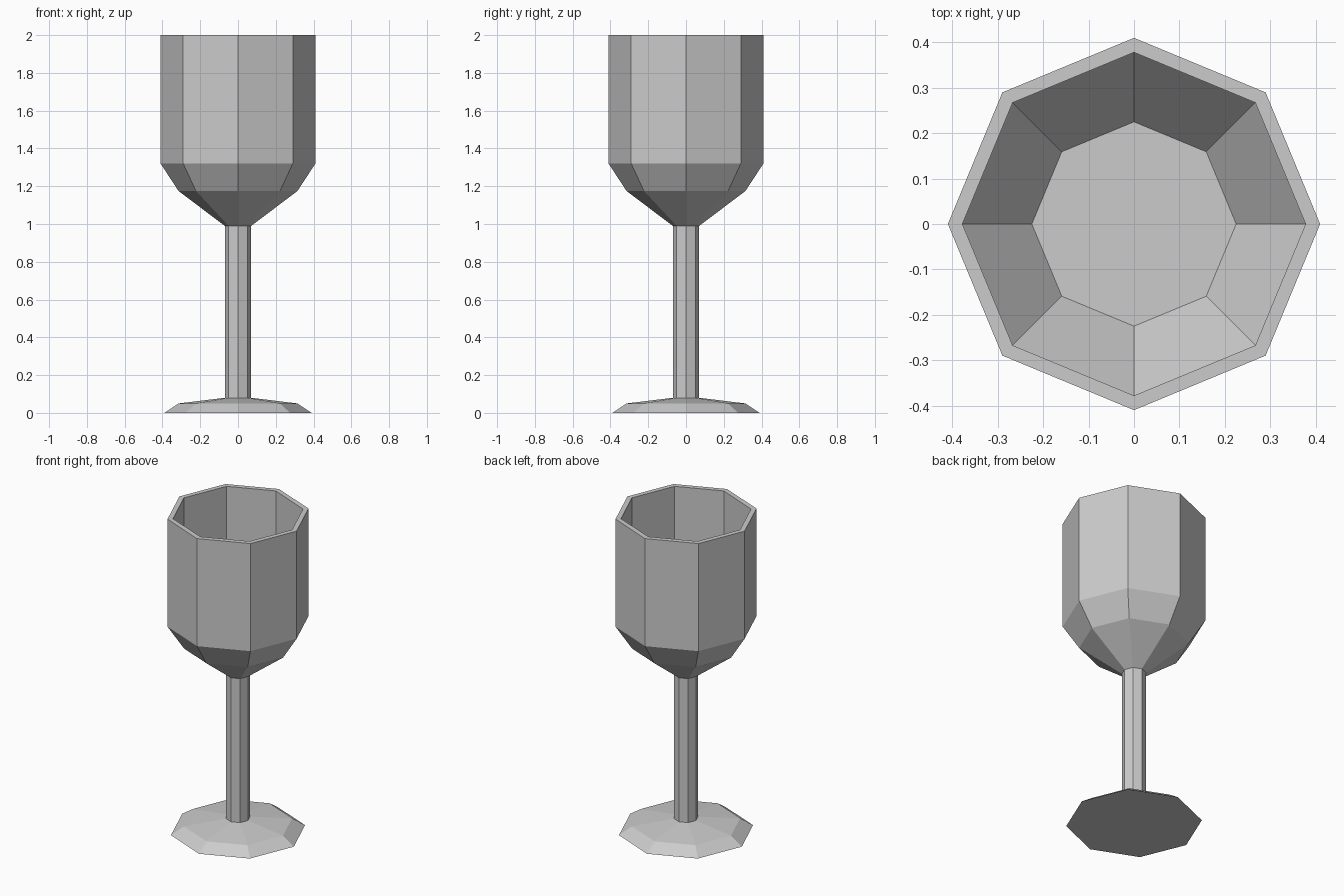
import bpy
import bmesh
from math import cos, sin, tau

SIDES = 8

cube = bpy.data.objects.get("Cube")
if cube:
    bpy.data.objects.remove(cube, do_unlink=True)

grey = bpy.data.materials.new("pale_grey")
grey.use_nodes = True
colour = (0.6, 0.6, 0.6, 1)
grey.diffuse_color = colour
grey.node_tree.nodes["Principled BSDF"].inputs["Base Color"].default_value = colour


def lathe(name, profile, cap_start=False, cap_end=False):
    """Turn a (radius, height) profile into a faceted solid."""
    bm = bmesh.new()
    rings = []
    for r, z in profile:
        angles = [tau * i / SIDES for i in range(SIDES)]
        rings.append([bm.verts.new((r * cos(a), r * sin(a), z)) for a in angles])
    for low, high in zip(rings, rings[1:]):
        for i in range(SIDES):
            j = (i + 1) % SIDES
            bm.faces.new((low[i], low[j], high[j], high[i]))
    if cap_start:
        bm.faces.new(rings[0][::-1])
    if cap_end:
        bm.faces.new(rings[-1])
    mesh = bpy.data.meshes.new(name)
    bm.to_mesh(mesh)
    bm.free()
    mesh.materials.append(grey)
    obj = bpy.data.objects.new(name, mesh)
    bpy.context.collection.objects.link(obj)
    return obj


# Foot: flat underside, bevelled rim and shallow cone up to the stem
lathe("foot", [(0.39, 0), (0.315, 0.05), (0.07, 0.08)], cap_start=True)

# Stem
lathe("stem", [(0.07, 0.08), (0.07, 0.99)])

# Bowl: outer wall, flat rim, inner wall and floor
lathe("bowl", [(0.07, 0.99), (0.315, 1.175), (0.41, 1.32), (0.41, 2),
               (0.378, 2), (0.378, 1.34), (0.225, 1.15)], cap_end=True)
